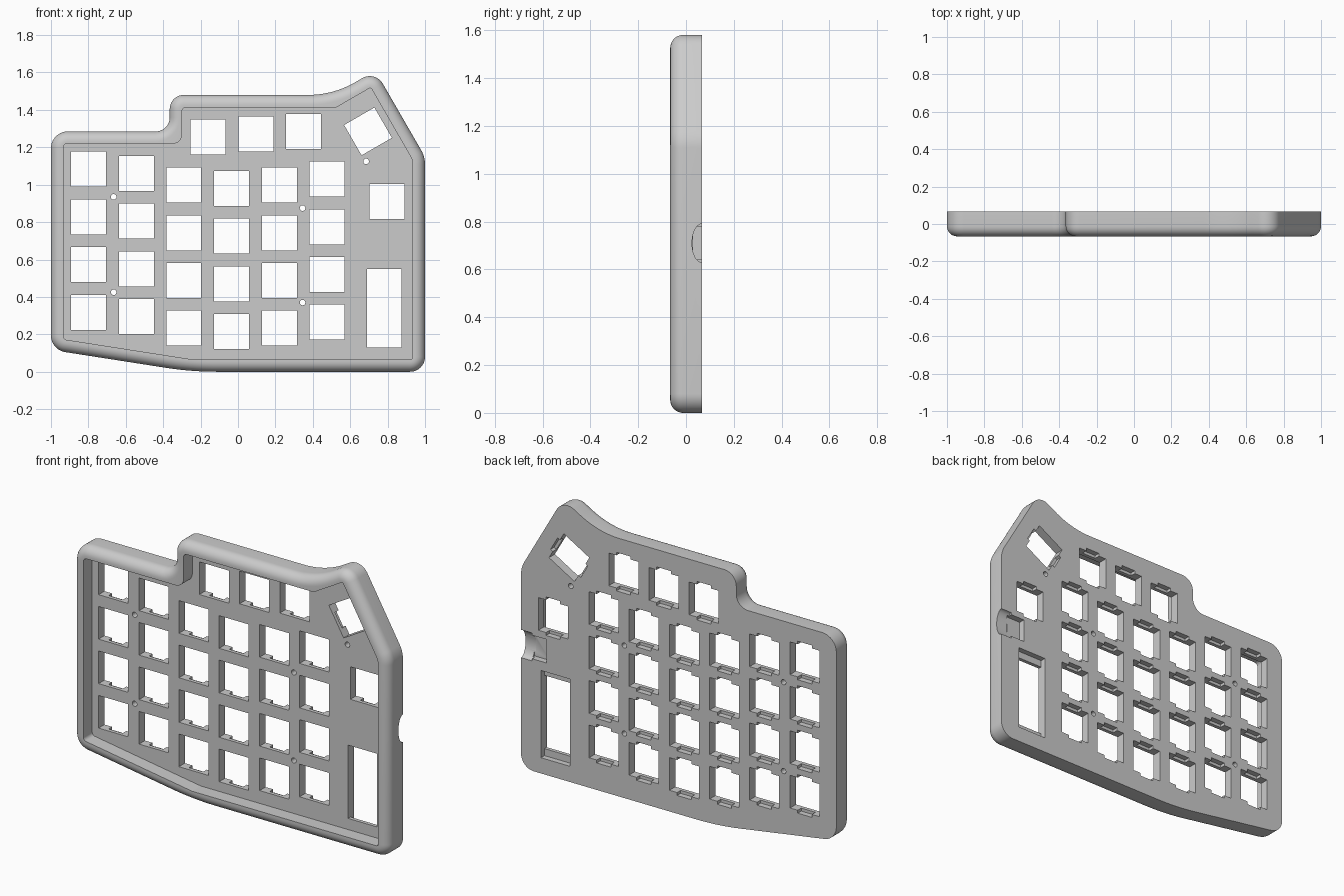
import bpy, bmesh, math
from mathutils import Vector, Matrix

if "Cube" in bpy.data.objects:
    bpy.data.objects.remove(bpy.data.objects["Cube"], do_unlink=True)

BACK, FRONT, FLOOR = 0.066, -0.066, 0.013   # y planes
RIM, EDGE_R, SEG = 0.066, 0.054, 10
KEY, PITCH = 0.187, 0.255

grey = bpy.data.materials.new("plain grey")
grey.use_nodes = True
grey.diffuse_color = (0.6, 0.6, 0.6, 1)
grey.node_tree.nodes["Principled BSDF"].inputs["Base Color"].default_value = (0.6, 0.6, 0.6, 1)

# Outline corners, anticlockwise: x, z, outer radius, inner radius
CORNERS = [
    (-1, 0.117, 0.09, 0.02), (-0.25, 0, 1.8, 0.002), (1, 0, 0.08, 0.01),
    (1, 1.149, 0.15, 0.08), (0.734, 1.61, 0.08, 0.01), (0.509, 1.48, 0.5, 0.002),
    (-0.365, 1.48, 0.075, 0.02), (-0.365, 1.285, 0.075, 0.05), (-1, 1.285, 0.09, 0.02)]


def outline(d, inner=False):
    """Rounded outline moved inward by d; same point count every time."""
    pts = [Vector(c[:2]) for c in CORNERS]
    n, loop = len(pts), []
    for i, p in enumerate(pts):
        a = (p - pts[i - 1]).normalized()
        b = (pts[(i + 1) % n] - p).normalized()
        na, nb = Vector((-a.y, a.x)), Vector((-b.y, b.x))
        mid = (na + nb) / (1 + na.dot(nb))
        turn = 1 if a.x * b.y - a.y * b.x > 0 else -1
        r = CORNERS[i][3] if inner else CORNERS[i][2] - turn * d
        centre = p + mid * (d + turn * r)
        angle = na.angle_signed(nb)
        for k in range(SEG + 1):
            v = na.copy()
            v.rotate(Matrix.Rotation(-angle * k / SEG, 2))
            loop.append(centre - v * r * turn)
    return loop


def new_object(name, bm):
    bmesh.ops.recalc_face_normals(bm, faces=bm.faces)
    mesh = bpy.data.meshes.new(name)
    bm.to_mesh(mesh)
    bm.free()
    mesh.materials.append(grey)
    ob = bpy.data.objects.new(name, mesh)
    bpy.context.collection.objects.link(ob)
    return ob


# Case body: back, side wall, rounded front edge, flat rim, recess wall, floor
levels = [(BACK, 0, False)]
for k in range(9):
    t = k / 8 * math.pi / 2
    levels.append((FRONT + EDGE_R * (1 - math.sin(t)), EDGE_R * (1 - math.cos(t)), False))
levels += [(FRONT, RIM, True), (FLOOR, RIM, True)]
bm = bmesh.new()
rings = [[bm.verts.new((p.x, y, p.y)) for p in outline(d, inner)] for y, d, inner in levels]
for r0, r1 in zip(rings, rings[1:]):
    for i in range(len(r0)):
        bm.faces.new((r0[i - 1], r0[i], r1[i], r1[i - 1]))
bm.faces.new(rings[0])
bm.faces.new(rings[-1])
case = new_object("keyboard_case", bm)


def box(bm, x, z, w, h, y0, y1, turn=0):
    m = (Matrix.Translation((x, (y0 + y1) / 2, z)) @ Matrix.Rotation(math.radians(-turn), 4, 'Y')
         @ Matrix.Diagonal((w, y1 - y0, h, 1)))
    bmesh.ops.create_cube(bm, size=1, matrix=m)


# Key positions: x, z, turn
keys = [(x, top - PITCH * row, 0) for x, top in
        [(-0.8, 1.083), (-0.543, 1.06), (-0.29, 0.998), (-0.035, 0.98), (0.222, 0.998), (0.475, 1.03)]
        for row in range(4)]
keys += [(-0.16, 1.255, 0), (0.095, 1.27, 0), (0.35, 1.285, 0), (0.797, 0.91, 0), (0.695, 1.285, -60)]

# Through holes: keys, long thumb slot, screws
holes = bmesh.new()
for x, z, turn in keys:
    box(holes, x, z, KEY, KEY, -0.02, 0.1, turn)
box(holes, 0.782, 0.34, 0.184, 0.42, -0.02, 0.1)
for x, z in [(-0.665, 0.935), (-0.665, 0.425), (0.345, 0.875), (0.345, 0.37), (0.685, 1.125)]:
    bmesh.ops.create_cone(holes, cap_ends=True, segments=20, radius1=0.015, radius2=0.015, depth=0.2,
                          matrix=Matrix.Translation((x, 0.05, z)) @ Matrix.Rotation(math.pi / 2, 4, 'X'))

# Clip notches and slot ledges on the back, plus the port pocket
notches = bmesh.new()
for x, z, turn in keys:
    box(notches, x, z, 0.09, KEY + 0.034, 0.034, 0.1, turn)
box(notches, 0.782, 0.34, 0.184, 0.5, 0.034, 0.1)
box(notches, 0.89, 0.71, 0.1, 0.135, 0.03, 0.1)

# Scooped port opening through the side wall
scoop = bmesh.new()
bmesh.ops.create_cone(scoop, cap_ends=True, segments=40, radius1=0.08, radius2=0.08, depth=0.2,
                      matrix=Matrix.Translation((1.03, BACK, 0.71)) @ Matrix.Diagonal((1, 0.51, 1, 1))
                      @ Matrix.Rotation(math.pi / 2, 4, 'Y'))

bpy.context.view_layer.objects.active = case
case.select_set(True)
for name, cutter in [("hole_cutter", holes), ("notch_cutter", notches), ("port_cutter", scoop)]:
    ob = new_object(name, cutter)
    ob.hide_render = True
    mod = case.modifiers.new(name, 'BOOLEAN')
    mod.operation, mod.solver, mod.object = 'DIFFERENCE', 'EXACT', ob
    bpy.ops.object.modifier_apply(modifier=mod.name)
    bpy.data.objects.remove(ob, do_unlink=True)

bpy.ops.object.shade_smooth_by_angle(angle=math.radians(30))
